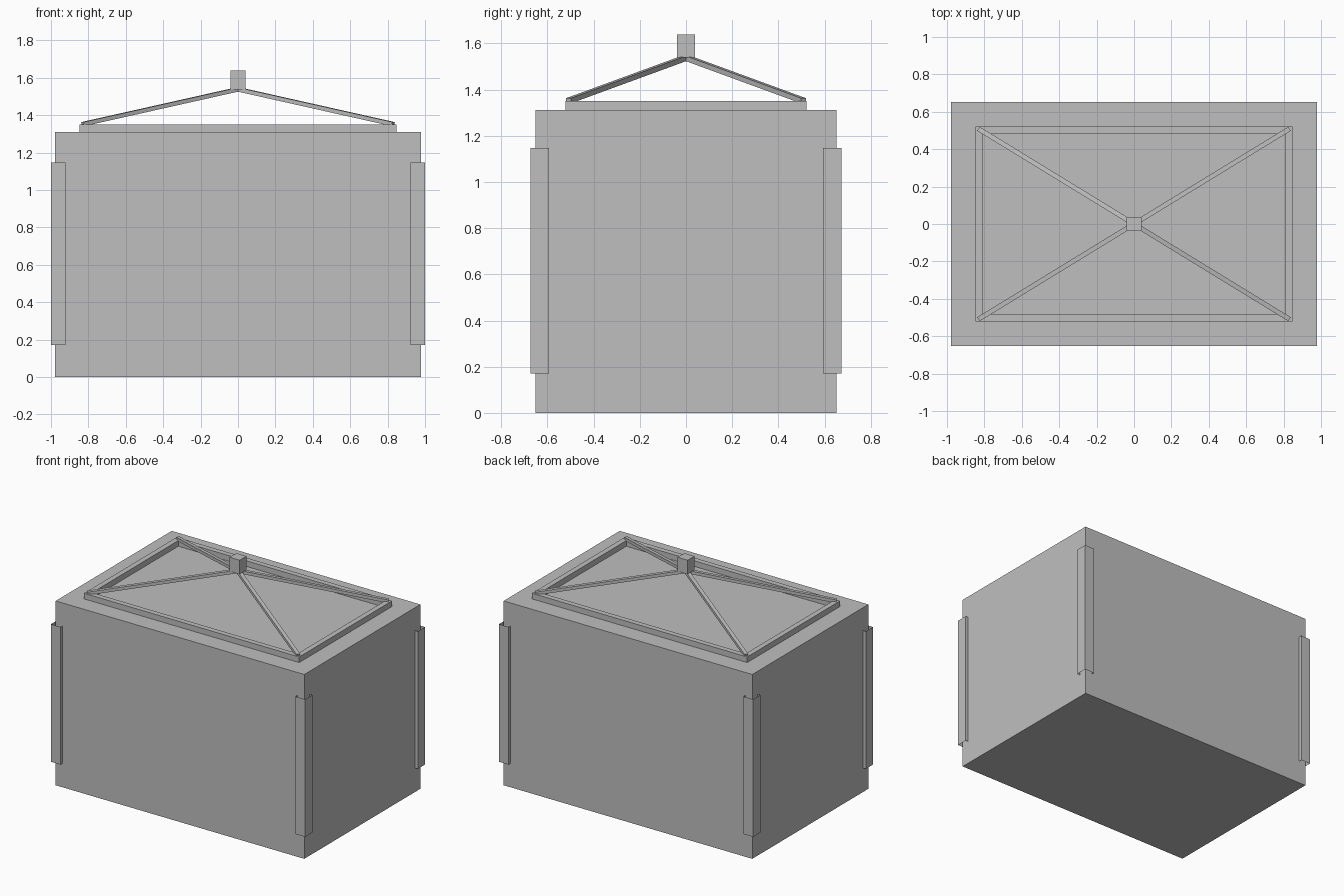
import bpy
import bmesh
from mathutils import Vector, Matrix

default = bpy.data.objects.get("Cube")
if default:
    bpy.data.objects.remove(default, do_unlink=True)

# Single flat grey for every part
grey = bpy.data.materials.new("light_grey")
grey.use_nodes = True
colour = (0.52, 0.52, 0.52, 1)
grey.diffuse_color = colour
grey.node_tree.nodes["Principled BSDF"].inputs["Base Color"].default_value = colour

CORNERS = [(sx, sy) for sx in (-1, 1) for sy in (-1, 1)]


def finish(name, bm):
    mesh = bpy.data.meshes.new(name)
    bm.to_mesh(mesh)
    bm.free()
    mesh.materials.append(grey)
    obj = bpy.data.objects.new(name, mesh)
    bpy.context.collection.objects.link(obj)
    return obj


def box(name, size, centre, rotation=Matrix.Identity(4)):
    bm = bmesh.new()
    matrix = Matrix.Translation(centre) @ rotation @ Matrix.Diagonal((*size, 1))
    bmesh.ops.create_cube(bm, size=1, matrix=matrix)
    return finish(name, bm)


def side_name(sx, sy):
    return ("front" if sy < 0 else "back") + ("_left" if sx > 0 else "_right")


# Main body
HX, HY, TOP = 0.978, 0.652, 1.311
box("body", (2 * HX, 2 * HY, TOP), (0, 0, TOP / 2))

# Corner guards: thin angle strips with open ends
guard_profile = [(0.923, HY), (0.923, 0.674), (1, 0.674), (1, 0.593), (HX, 0.593)]
for sx, sy in CORNERS:
    bm = bmesh.new()
    path = [(sx * x, sy * y) for x, y in guard_profile]
    if sx * sy > 0:
        path.reverse()
    low, high = [[bm.verts.new((x, y, z)) for x, y in path] for z in (0.17, 1.148)]
    for i in range(len(path) - 1):
        bm.faces.new((low[i], low[i + 1], high[i + 1], high[i]))
    finish("corner_guard_" + side_name(sx, sy), bm)

# Raised rectangular frame on the top, swept from a small profile
FRAME_TOP = 1.351
bm = bmesh.new()
loops = []
for inset, z in ((0, TOP), (0, FRAME_TOP), (0.038, FRAME_TOP), (0.038, TOP)):
    x, y = 0.847 - inset, 0.522 - inset
    loops.append([bm.verts.new((x * a, y * b, z))
                  for a, b in ((-1, -1), (1, -1), (1, 1), (-1, 1))])
for k in range(4):
    a, b = loops[k], loops[(k + 1) % 4]
    for i in range(4):
        j = (i + 1) % 4
        bm.faces.new((a[i], a[j], b[j], b[i]))
bmesh.ops.recalc_face_normals(bm, faces=bm.faces)
finish("top_frame", bm)

# Sloping struts from the frame corners to the apex
apex = Vector((0, 0, 1.538))
for sx, sy in CORNERS:
    foot = Vector((sx * 0.83, sy * 0.508, 1.352))
    span = apex - foot
    turn = span.to_track_quat("Y", "Z").to_matrix().to_4x4()
    box("strut_" + side_name(sx, sy), (0.025, span.length, 0.022),
        (foot + apex) / 2, turn)

# Square block at the apex
box("apex_block", (0.08, 0.076, 0.1), (0, 0, 1.588))
